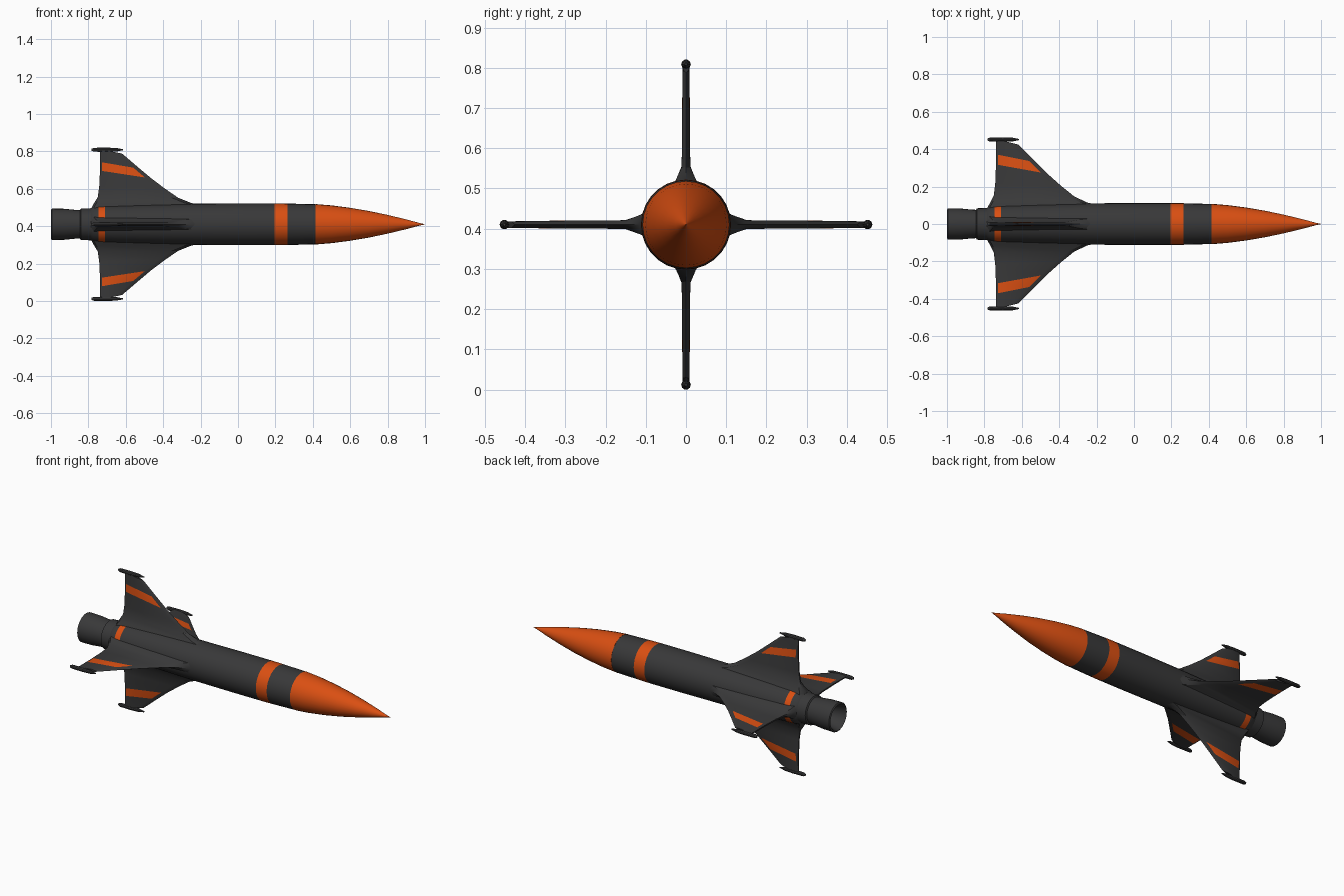
import bpy, bmesh, math
from mathutils import Matrix, Vector

if "Cube" in bpy.data.objects:
    bpy.data.objects.remove(bpy.data.objects["Cube"])

AXIS_Z = 0.41          # height of the rocket's centre line
SIDES = 28


def material(name, rgb):
    m = bpy.data.materials.new(name)
    m.diffuse_color = (*rgb, 1)
    m.use_nodes = True
    m.node_tree.nodes["Principled BSDF"].inputs["Base Color"].default_value = m.diffuse_color
    return m


GREY = material("charcoal grey", (0.04, 0.04, 0.041))
ORANGE = material("burnt orange", (0.70, 0.078, 0.006))


def finish(name, bm, angle=30):
    bmesh.ops.recalc_face_normals(bm, faces=bm.faces)
    me = bpy.data.meshes.new(name)
    bm.to_mesh(me)
    bm.free()
    me.materials.append(GREY)
    me.materials.append(ORANGE)
    ob = bpy.data.objects.new(name, me)
    bpy.context.collection.objects.link(ob)
    bpy.ops.object.select_all(action='DESELECT')
    ob.select_set(True)
    bpy.context.view_layer.objects.active = ob
    bpy.ops.object.shade_smooth_by_angle(angle=math.radians(angle))
    return ob


def loft(bm, rings, paint):
    """Join closed rings of points; paint(row, side) gives the material."""
    vs = [[bm.verts.new(p) for p in ring] for ring in rings]
    n = len(rings[0])
    for i in range(len(vs) - 1):
        for j in range(n):
            k = (j + 1) % n
            f = bm.faces.new((vs[i][j], vs[i][k], vs[i + 1][k], vs[i + 1][j]))
            f.material_index = paint(i, j)
    for i, row in ((0, vs[0]), (len(vs) - 2, vs[-1])):
        bm.faces.new(row).material_index = paint(i, 0)


def lathe(name, profile, bands=(), sides=SIDES, centre=(0, 0, AXIS_Z)):
    """Spin (x, radius) points round the x axis; bands of x are orange."""
    c = Vector(centre)
    rings = [[c + Vector((x, r * math.cos(2 * math.pi * j / sides),
                          r * math.sin(2 * math.pi * j / sides)))
              for j in range(sides)] for x, r in profile]

    def paint(i, j):
        mid = (profile[i][0] + profile[i + 1][0]) / 2
        return int(any(a < mid < b for a, b in bands))

    bm = bmesh.new()
    loft(bm, rings, paint)
    return finish(name, bm)


# Fuselage with the front band and the rear ring
lathe("fuselage",
      [(-0.79, 0.082), (-0.775, 0.094), (-0.745, 0.099), (-0.71, 0.101),
       (-0.5, 0.106), (-0.3, 0.110), (0.0, 0.112), (0.195, 0.112),
       (0.265, 0.111), (0.415, 0.107)],
      bands=[(-0.745, -0.71), (0.195, 0.265)])

# Nose cone
lathe("nose_cone",
      [(0.415, 0.108), (0.5, 0.101), (0.6, 0.088), (0.7, 0.071), (0.8, 0.050),
       (0.9, 0.026), (0.97, 0.007), (0.998, 0.001)],
      bands=[(0.4, 1.1)])

# Engine nozzle, hollow at the back
lathe("nozzle",
      [(-0.90, 0.050), (-0.99, 0.070), (-1.0, 0.076), (-0.995, 0.084),
       (-0.93, 0.083), (-0.87, 0.077), (-0.845, 0.076), (-0.84, 0.084),
       (-0.78, 0.086)])

# Fin rows: trailing x, trailing r, leading x, leading r, half thickness
FIN = [(-0.785, 0.085, -0.12, 0.085, 0.040),
       (-0.770, 0.112, -0.25, 0.114, 0.024),
       (-0.750, 0.145, -0.32, 0.142, 0.011),
       (-0.742, 0.200, -0.39, 0.190, 0.010),
       (-0.738, 0.287, -0.463, 0.245, 0.010),
       (-0.738, 0.333, -0.525, 0.297, 0.009),
       (-0.738, 0.402, -0.620, 0.378, 0.008)]
STRIPE_ROW = 4


def fin(name, angle, height):
    stretch = (height - 0.11) / 0.30
    turn = Matrix.Translation((0, 0, AXIS_Z)) @ Matrix.Rotation(angle, 4, 'X')

    def reach(r):
        return r if r < 0.11 else 0.11 + (r - 0.11) * stretch

    rings = []
    for x0, r0, x1, r1, t in FIN:
        a, b = 0.012 / (x1 - x0), 1 - 0.035 / (x1 - x0)
        ring = []
        for u, y in ((0, 0.4 * t), (a, t), (b, t), (1, 0.0),
                     (b, -t), (a, -t), (0, -0.4 * t)):
            ring.append(turn @ Vector((x0 + (x1 - x0) * u, y,
                                       reach(r0 + (r1 - r0) * u))))
        rings.append(ring)
    bm = bmesh.new()
    # orange stripe on the two flat sides only
    loft(bm, rings, lambda i, j: int(i == STRIPE_ROW and j in (1, 4)))
    finish(name, bm)

    # Small pod capping the fin tip
    lathe(name + "_tip_pod",
          [(-0.782, 0.006), (-0.77, 0.011), (-0.70, 0.012), (-0.65, 0.010),
           (-0.615, 0.003)],
          sides=10, centre=turn @ Vector((0, 0, height - 0.0115)))


for name, quarter, height in (("top_fin", 0, 0.41), ("left_fin", 1, 0.463),
                              ("bottom_fin", 2, 0.41), ("right_fin", 3, 0.463)):
    fin(name, quarter * math.pi / 2, height)
